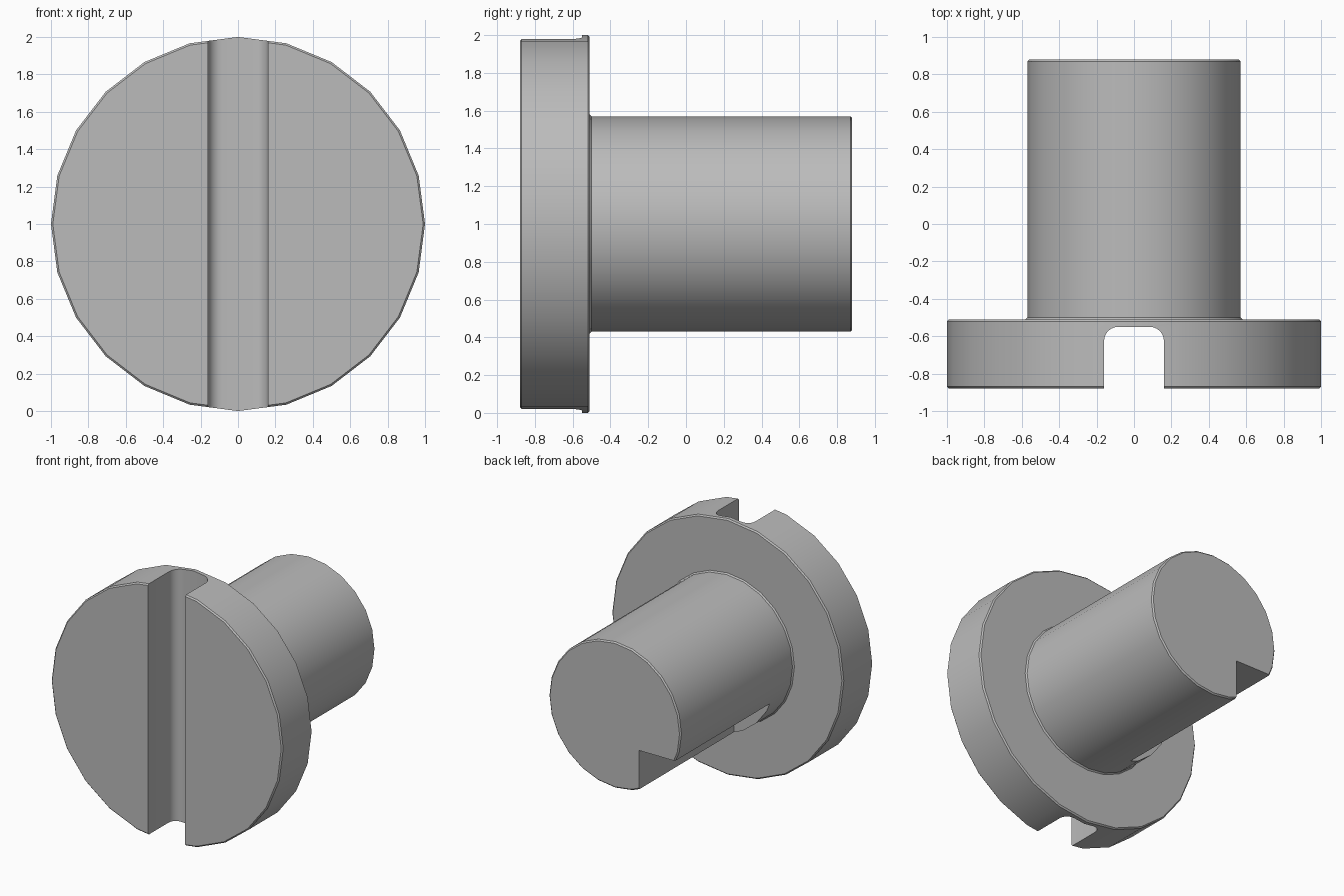
import bpy, bmesh, math
from mathutils import Matrix

cube = bpy.data.objects.get("Cube")
if cube:
    bpy.data.objects.remove(cube, do_unlink=True)

SIDES = 24
HEAD_R, SHAFT_R = 1.0, 0.57
FRONT, SEAT, BACK = -0.88, -0.51, 0.88
EDGE = 0.01
CENTRE_Z = 1.0

steel = bpy.data.materials.new("grey_steel")
steel.use_nodes = True
colour = (0.5, 0.5, 0.5, 1)
steel.diffuse_color = colour
steel.node_tree.nodes["Principled BSDF"].inputs["Base Color"].default_value = colour


def finish(name, bm):
    bmesh.ops.recalc_face_normals(bm, faces=bm.faces)
    mesh = bpy.data.meshes.new(name)
    bm.to_mesh(mesh)
    bm.free()
    mesh.materials.append(steel)
    obj = bpy.data.objects.new(name, mesh)
    bpy.context.collection.objects.link(obj)
    return obj


def lathe(name, profile):
    """Turn (radius, y) points around the pin's y axis and cap both ends."""
    bm = bmesh.new()
    rings = []
    for r, y in profile:
        angles = [2 * math.pi * i / SIDES for i in range(SIDES)]
        rings.append([bm.verts.new((r * math.cos(a), y, CENTRE_Z + r * math.sin(a)))
                      for a in angles])
    for a, b in zip(rings, rings[1:]):
        for i in range(SIDES):
            j = (i + 1) % SIDES
            bm.faces.new((a[i], a[j], b[j], b[i]))
    bm.faces.new(rings[0])
    bm.faces.new(rings[-1])
    return finish(name, bm)


def prism(name, outline, z0, z1):
    """Extrude an (x, y) outline upwards."""
    bm = bmesh.new()
    face = bm.faces.new([bm.verts.new((x, y, z0)) for x, y in outline])
    new = bmesh.ops.extrude_face_region(bm, geom=[face])["geom"]
    verts = [v for v in new if isinstance(v, bmesh.types.BMVert)]
    bmesh.ops.translate(bm, verts=verts, vec=(0, 0, z1 - z0))
    return finish(name, bm)


def cut(target, cutter):
    mod = target.modifiers.new("cut", 'BOOLEAN')
    mod.operation = 'DIFFERENCE'
    mod.solver = 'EXACT'
    mod.object = cutter
    bpy.context.view_layer.objects.active = target
    bpy.ops.object.modifier_apply(modifier=mod.name)
    bpy.data.objects.remove(cutter, do_unlink=True)


# Round head and shaft turned as one piece, with eased edges and a small fillet
pin = lathe("slotted_pin", [
    (HEAD_R - EDGE, FRONT), (HEAD_R, FRONT + EDGE),
    (HEAD_R, SEAT - EDGE), (HEAD_R - EDGE, SEAT),
    (SHAFT_R + EDGE, SEAT), (SHAFT_R, SEAT + EDGE),
    (SHAFT_R, BACK - EDGE), (SHAFT_R - EDGE, BACK)])

# Vertical slot across the head, with rounded inner corners
half, floor, radius, steps = 0.16, -0.55, 0.075, 6
arc = [math.pi / 2 * i / steps for i in range(steps + 1)]
right = [(half - radius + radius * math.cos(a), floor - radius + radius * math.sin(a))
         for a in arc]
left = [(-x, y) for x, y in reversed(right)]
cut(pin, prism("slot_cutter", [(half, -1.2)] + right + left + [(-half, -1.2)], -0.5, 2.5))

# Square notch along the lower side of the shaft, open at its end
cut(pin, prism("notch_cutter", [(-0.21, -0.29), (-0.21, 1.2), (-0.9, 1.2), (-0.9, -0.29)],
               0.2, CENTRE_Z - 0.22))

# Smooth shading on the round surfaces
bpy.ops.object.select_all(action='DESELECT')
pin.select_set(True)
bpy.context.view_layer.objects.active = pin
bpy.ops.object.shade_smooth_by_angle(angle=math.radians(30))
